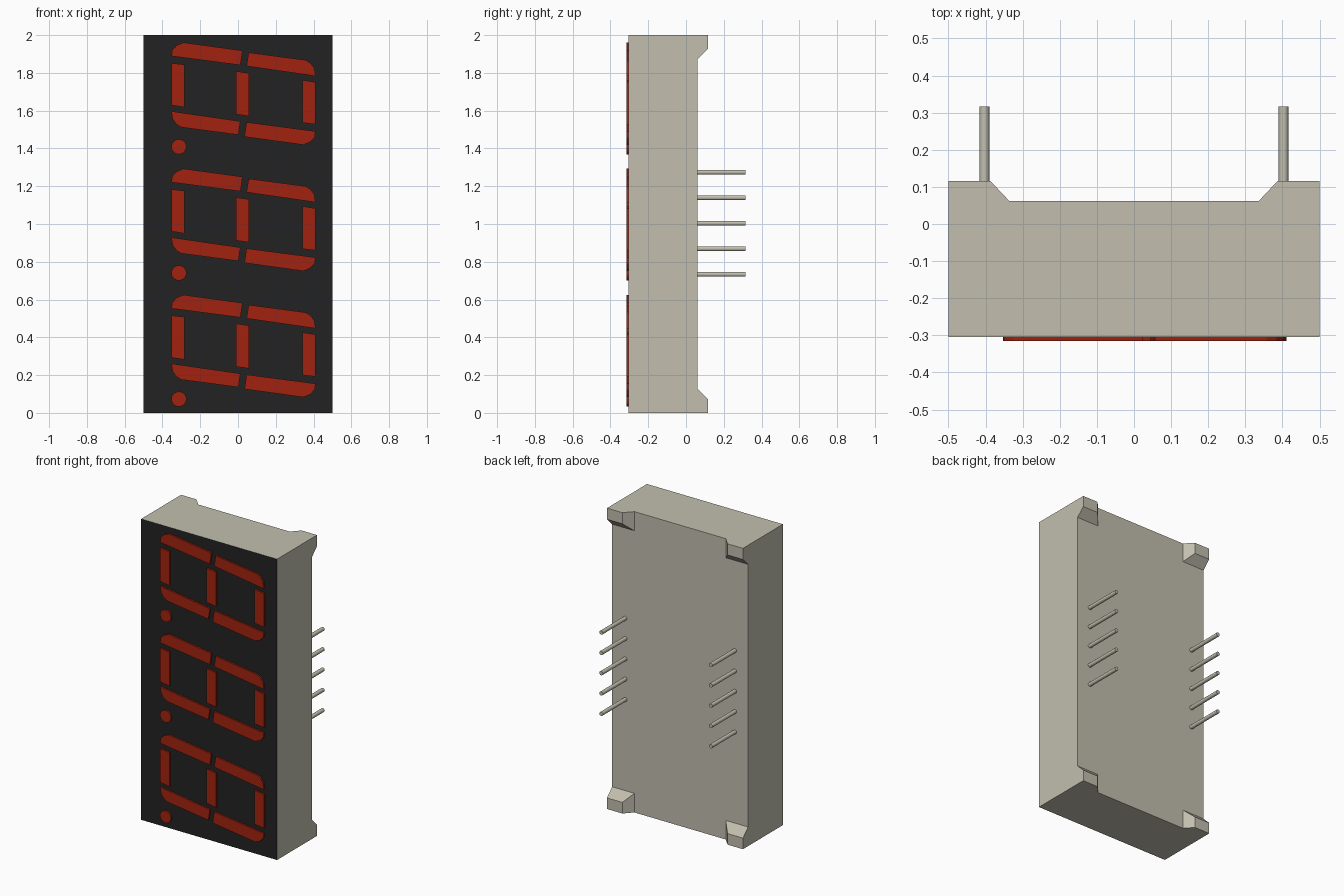
import bpy, bmesh, math
from mathutils import Vector

if "Cube" in bpy.data.objects:
    bpy.data.objects.remove(bpy.data.objects["Cube"], do_unlink=True)

FRONT, BACK, FOOT, PIN = -0.304, 0.062, 0.116, 0.316
SEGMENT_FRONT = -0.315


def material(name, rgb):
    m = bpy.data.materials.new(name)
    m.use_nodes = True
    m.diffuse_color = (*rgb, 1)
    m.node_tree.nodes["Principled BSDF"].inputs["Base Color"].default_value = (*rgb, 1)
    return m


housing_mat = material("warm grey plastic", (0.54, 0.52, 0.43))
face_mat = material("black face", (0.016, 0.016, 0.016))
red_mat = material("red segment", (0.36, 0.016, 0.005))


def finish(name, bm, *mats):
    bmesh.ops.recalc_face_normals(bm, faces=bm.faces)
    me = bpy.data.meshes.new(name)
    bm.to_mesh(me)
    bm.free()
    ob = bpy.data.objects.new(name, me)
    bpy.context.collection.objects.link(ob)
    for m in mats:
        me.materials.append(m)
    return ob


# Housing: a box whose four back corners are extruded into tapered feet
bm = bmesh.new()
bmesh.ops.create_cube(bm, size=1)
for v in bm.verts:
    v.co = (v.co.x, BACK if v.co.y > 0 else FRONT, v.co.z * 2 + 1)
for co, no in (((-0.336, 0, 0), (1, 0, 0)), ((0.336, 0, 0), (1, 0, 0)),
               ((0, 0, 0.127), (0, 0, 1)), ((0, 0, 1.873), (0, 0, 1))):
    bmesh.ops.bisect_plane(bm, geom=bm.verts[:] + bm.edges[:] + bm.faces[:],
                           plane_co=co, plane_no=no)
corners = []
for f in bm.faces:
    c = f.calc_center_median()
    if c.y > BACK - 0.001 and abs(c.x) > 0.34 and abs(c.z - 1) > 0.88:
        corners.append(f)
for f in bmesh.ops.extrude_discrete_faces(bm, faces=corners)["faces"]:
    for v in f.verts:
        v.co.y = FOOT
        if abs(v.co.x) < 0.4:
            v.co.x = math.copysign(0.387, v.co.x)
        if abs(v.co.z - 1) < 0.9:
            v.co.z = 1 + math.copysign(0.926, v.co.z - 1)
bmesh.ops.dissolve_limit(bm, angle_limit=0.01, verts=bm.verts, edges=bm.edges)
bmesh.ops.recalc_face_normals(bm, faces=bm.faces)
for f in bm.faces:
    f.material_index = 1 if f.normal.y < -0.9 else 0
finish("housing", bm, housing_mat, face_mat)

# Outlines of half a digit about its centre; the rest is a half turn of these
upper_left = [(-.382, .199), (-.377, .231), (-.355, .255), (-.318, .271),
              (-.005, .228), (-.016, .151)]
upper_right = [(.027, .218), (.329, .178), (.355, .162), (.375, .135),
               (.382, .093), (.016, .146)]
side_bar = [(-.382, .162), (-.313, .154), (-.313, -.072), (-.382, -.061)]
middle_bar = [(-.040, .119), (.029, .109), (.029, -.119), (-.040, -.109)]
dot = [(-.342 + .04 * math.cos(a * math.tau / 24),
        -.281 + .04 * math.sin(a * math.tau / 24)) for a in range(24)]


def turned(pts):
    return [(-x, -z) for x, z in pts]


SEGMENTS = {
    "upper_left_segment": upper_left, "upper_right_segment": upper_right,
    "lower_right_segment": turned(upper_left), "lower_left_segment": turned(upper_right),
    "left_segment": turned(turned(side_bar)), "right_segment": turned(side_bar),
    "middle_segment": middle_bar, "dot": dot,
}


def raised_plate(name, pts, cx, cz):
    bm = bmesh.new()
    face = bm.faces.new([bm.verts.new((cx + x, FRONT, cz + z)) for x, z in pts])
    new = bmesh.ops.extrude_face_region(bm, geom=[face])["geom"]
    bmesh.ops.translate(bm, vec=(0, SEGMENT_FRONT - FRONT, 0),
                        verts=[g for g in new if isinstance(g, bmesh.types.BMVert)])
    return finish(name, bm, red_mat)


# Three digits stacked down the face
for i in range(3):
    for name, pts in SEGMENTS.items():
        raised_plate(f"digit_{i + 1}_{name}", pts, 0.029, 1.69 - 0.668 * i)

# Two columns of five round pins
for side, label in ((1, "left"), (-1, "right")):
    for i in range(5):
        bpy.ops.mesh.primitive_cylinder_add(
            vertices=20, radius=0.013, depth=PIN - BACK + 0.01,
            location=(side * 0.403, (PIN + BACK - 0.01) / 2, 1.004 + (2 - i) * 0.135),
            rotation=(math.pi / 2, 0, 0))
        pin = bpy.context.object
        pin.name = f"{label}_pin_{i + 1}"
        pin.data.materials.append(housing_mat)
        bpy.ops.object.shade_smooth_by_angle()
